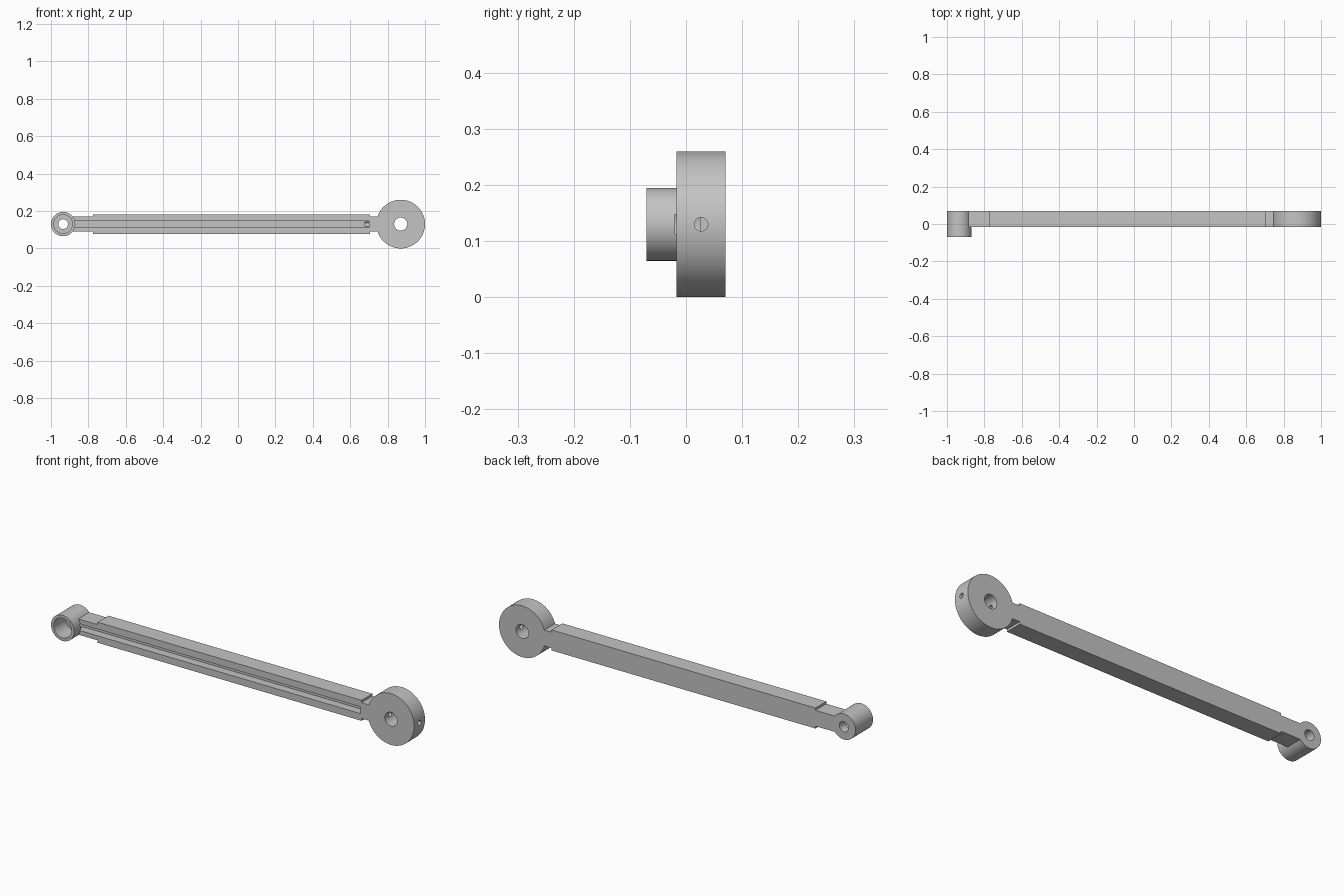
import bpy, bmesh, math
from mathutils import Matrix

if "Cube" in bpy.data.objects:
    bpy.data.objects.remove(bpy.data.objects["Cube"], do_unlink=True)

grey = bpy.data.materials.new("light grey")
grey.use_nodes = True
grey.diffuse_color = (0.55, 0.55, 0.55, 1)
grey.node_tree.nodes["Principled BSDF"].inputs["Base Color"].default_value = grey.diffuse_color

AXIS_Z = 0.13
FRONT, BACK = -0.017, 0.07
PIVOT_X, SOCKET_X = 0.87, -0.935


def make(name, bm):
    bmesh.ops.recalc_face_normals(bm, faces=bm.faces)
    mesh = bpy.data.meshes.new(name)
    bm.to_mesh(mesh)
    bm.free()
    mesh.materials.append(grey)
    obj = bpy.data.objects.new(name, mesh)
    bpy.context.collection.objects.link(obj)
    return obj


def cylinder(name, x, y0, y1, r, sides=96):
    """Cylinder running front to back."""
    bm = bmesh.new()
    turn = Matrix.Translation((x, (y0 + y1) / 2, AXIS_Z)) @ Matrix.Rotation(math.pi / 2, 4, 'X')
    bmesh.ops.create_cone(bm, cap_ends=True, segments=sides, radius1=r, radius2=r,
                          depth=y1 - y0, matrix=turn)
    return make(name, bm)


def prism(name, outline, y0, y1):
    """Outline in x, z extruded front to back."""
    bm = bmesh.new()
    face = bm.faces.new([bm.verts.new((x, y0, z)) for x, z in outline])
    result = bmesh.ops.extrude_face_region(bm, geom=[face])
    verts = [v for v in result["geom"] if isinstance(v, bmesh.types.BMVert)]
    bmesh.ops.translate(bm, verts=verts, vec=(0, y1 - y0, 0))
    return make(name, bm)


def cut(obj, *cutters):
    bpy.context.view_layer.objects.active = obj
    for cutter in cutters:
        mod = obj.modifiers.new("cut", 'BOOLEAN')
        mod.operation, mod.solver, mod.object = 'DIFFERENCE', 'EXACT', cutter
        bpy.ops.object.modifier_apply(modifier=mod.name)


# Solid parts: stepped bar, pivot disc and socket
half = [(-0.884, 0.04), (-0.775, 0.04), (-0.775, 0.052),
        (0.705, 0.052), (0.705, 0.04), (0.76, 0.04)]
outline = [(x, AXIS_Z + h) for x, h in half] + [(x, AXIS_Z - h) for x, h in reversed(half)]
bar = prism("arm_bar", outline, FRONT, BACK)
disc = cylinder("pivot_disc", PIVOT_X, FRONT, BACK, 0.13, 128)
socket = cylinder("end_socket", SOCKET_X, -0.07, BACK, 0.065)

# Cutters: bores, cable groove and the long cross hole
pivot_bore = cylinder("pivot_bore", PIVOT_X, -0.2, 0.2, 0.035, 64)
counterbore = cylinder("counterbore", SOCKET_X, -0.2, 0.025, 0.05)
through_bore = cylinder("through_bore", SOCKET_X, -0.2, 0.2, 0.026, 64)
groove_top, groove_low = AXIS_Z + 0.017, AXIS_Z - 0.017
groove_line = [(SOCKET_X, groove_low), (0.70, groove_low), (0.70, groove_top), (SOCKET_X, groove_top)]
bar_groove = prism("bar_groove", groove_line, -0.1, 0.025)
socket_slot = prism("socket_slot", groove_line, -0.02, 0.025)
bm = bmesh.new()
bmesh.ops.create_cone(bm, cap_ends=True, segments=32, radius1=0.012, radius2=0.012, depth=0.42,
                      matrix=Matrix.Translation((0.89, 0.027, AXIS_Z)) @ Matrix.Rotation(math.pi / 2, 4, 'Y'))
cross_hole = make("cross_hole", bm)

cut(bar, bar_groove, cross_hole)
cut(disc, pivot_bore, cross_hole)
cut(socket, counterbore, through_bore, socket_slot)

for cutter in (pivot_bore, counterbore, through_bore, bar_groove, socket_slot, cross_hole):
    cutter.hide_render = True
    bpy.data.objects.remove(cutter, do_unlink=True)

# Smooth round walls, crisp edges
bpy.ops.object.select_all(action='DESELECT')
for part in (bar, disc, socket):
    part.select_set(True)
bpy.context.view_layer.objects.active = bar
bpy.ops.object.shade_smooth_by_angle(angle=math.radians(30))
